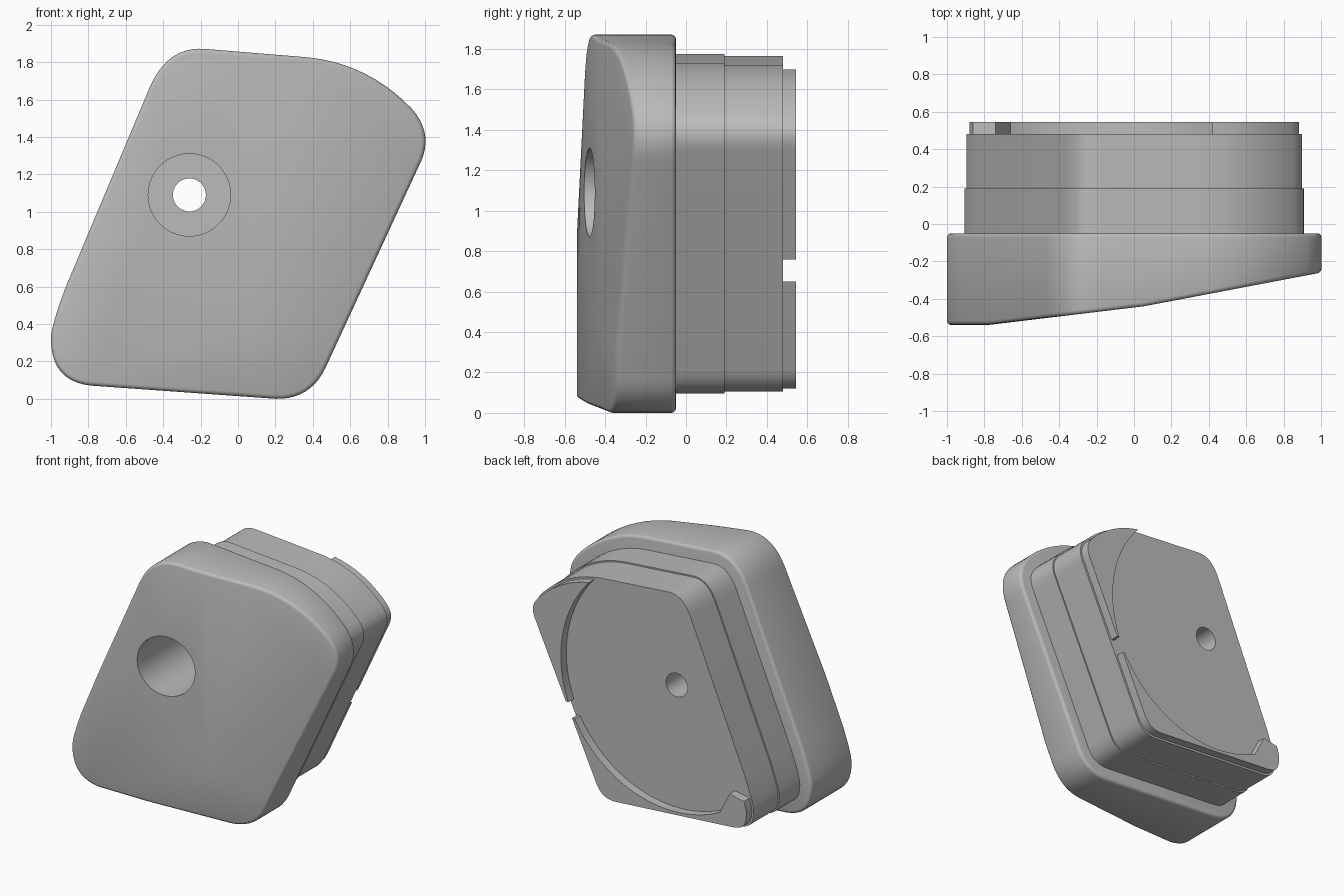
import bpy, bmesh, math
from mathutils import Vector

if "Cube" in bpy.data.objects:
    bpy.data.objects.remove(bpy.data.objects["Cube"], do_unlink=True)

grey = bpy.data.materials.new("plain grey")
grey.use_nodes = True
grey.diffuse_color = (0.5, 0.5, 0.5, 1)
grey.node_tree.nodes["Principled BSDF"].inputs["Base Color"].default_value = (0.5, 0.5, 0.5, 1)

# Rounded corners of the outline as (start, control, end) in x, z
CORNERS = [
    ((-0.47, 1.67), (-0.373, 1.89), (-0.17, 1.87)),
    ((0.38, 1.825), (0.70, 1.79), (0.93, 1.55)),
    ((0.93, 1.55), (1.055, 1.41), (0.965, 1.24)),
    ((0.47, 0.17), (0.39, -0.005), (0.20, 0.0)),
    ((-0.78, 0.07), (-1.0, 0.09), (-1.0, 0.32)),
    ((-1.0, 0.32), (-1.0, 0.39), (-0.92, 0.60)),
]
BORE = (-0.26, 1.09)


def outline(inset=0.0, steps=10):
    pts = []
    for a, b, c in CORNERS:
        a, b, c = Vector(a), Vector(b), Vector(c)
        for i in range(steps + 1):
            t = i / steps
            p = a * (1 - t) ** 2 + b * 2 * t * (1 - t) + c * t * t
            if not pts or (p - pts[-1]).length > 1e-4:
                pts.append(p)
    result = []
    for i, p in enumerate(pts):
        d1 = (p - pts[i - 1]).normalized()
        d2 = (pts[(i + 1) % len(pts)] - p).normalized()
        d = (d1 + d2).normalized()
        result.append(p + Vector((d.y, -d.x)) * inset)
    return result


def circle(radius, n=96):
    return [(BORE[0] + radius * math.cos(math.tau * i / n),
             BORE[1] + radius * math.sin(math.tau * i / n)) for i in range(n)]


def prism(name, pts, y0, y1, planes=()):
    """Extrude an x, z profile along y, then trim it by planes."""
    bm = bmesh.new()
    face = bm.faces.new([bm.verts.new((p[0], y0, p[1])) for p in pts])
    ext = bmesh.ops.extrude_face_region(bm, geom=[face], use_keep_orig=True)
    moved = [v for v in ext["geom"] if isinstance(v, bmesh.types.BMVert)]
    bmesh.ops.translate(bm, verts=moved, vec=(0, y1 - y0, 0))
    for co, no in planes:
        cut = bmesh.ops.bisect_plane(bm, geom=bm.verts[:] + bm.edges[:] + bm.faces[:],
                                     dist=1e-5, plane_co=co, plane_no=no, clear_outer=True)
        edges = [e for e in cut["geom_cut"] if isinstance(e, bmesh.types.BMEdge)]
        bmesh.ops.edgeloop_fill(bm, edges=[e for e in edges if e.is_boundary])
    bmesh.ops.recalc_face_normals(bm, faces=bm.faces[:])
    mesh = bpy.data.meshes.new(name)
    bm.to_mesh(mesh)
    bm.free()
    mesh.materials.append(grey)
    obj = bpy.data.objects.new(name, mesh)
    bpy.context.collection.objects.link(obj)
    return obj


def activate(obj):
    bpy.ops.object.select_all(action='DESELECT')
    obj.select_set(True)
    bpy.context.view_layer.objects.active = obj


def boolean(obj, pts, y0, y1, operation='DIFFERENCE'):
    cutter = prism("cutter", pts, y0, y1)
    cutter.hide_render = True
    mod = obj.modifiers.new("cut", 'BOOLEAN')
    mod.operation, mod.solver, mod.object = operation, 'EXACT', cutter
    activate(obj)
    bpy.ops.object.modifier_apply(modifier=mod.name)
    bpy.data.objects.remove(cutter, do_unlink=True)


def bevel(obj, width, segments):
    mod = obj.modifiers.new("round", 'BEVEL')
    mod.width, mod.segments = width, segments
    mod.limit_method, mod.angle_limit = 'ANGLE', math.radians(40)
    mod.use_clamp_overlap = False
    activate(obj)
    bpy.ops.object.modifier_apply(modifier=mod.name)


# Front cap with sloping facets and a low corner facet
p1, p2, p3 = Vector((-0.4, -0.494, 0.05)), Vector((0.05, -0.44, 0.37)), Vector((0.3, -0.365, 0))
low = (p2 - p1).cross(p3 - p2).normalized()
if low.y > 0:
    low = -low
cap = prism("front_cap", outline(), -0.54, -0.05, [
    (Vector((-0.78, -0.54, 0)), Vector((0.12, -1, 0)).normalized()),
    (Vector((1, -0.26, 0)), Vector((0.19, -1, 0)).normalized()),
    (p2, low),
])
bevel(cap, 0.022, 3)
boolean(cap, circle(0.22), -0.8, 0.3)

# Stepped body behind the cap, with a wide bore then a narrow hole
collar = prism("body_collar", outline(0.095), -0.05, 0.19)
boolean(collar, circle(0.22), -0.3, 0.4)
body = prism("rear_body", outline(0.105), 0.19, 0.48)
boolean(body, circle(0.088), 0.0, 0.7)

# Raised rim on the back, cleared by a large circle and split by a gap
rim = prism("rear_rim", outline(0.12), 0.48, 0.545)
boolean(rim, circle(0.912, 160), 0.3, 0.7)
boolean(rim, [(0.3, 0.65), (1, 0.65), (1, 0.76), (0.3, 0.76)], 0.3, 0.7)

# Hooked end of the rim
hook = prism("rim_hook", outline(0.12), 0.48, 0.545)
boolean(hook, [(-0.66, 0.0), (-0.66, 0.27), (-0.74, 0.43), (-1.1, 0.36), (-1.1, 0.0)],
        0.3, 0.7, 'INTERSECT')

for part in (cap, collar, body, rim, hook):
    activate(part)
    bpy.ops.object.shade_smooth_by_angle(angle=math.radians(35))
